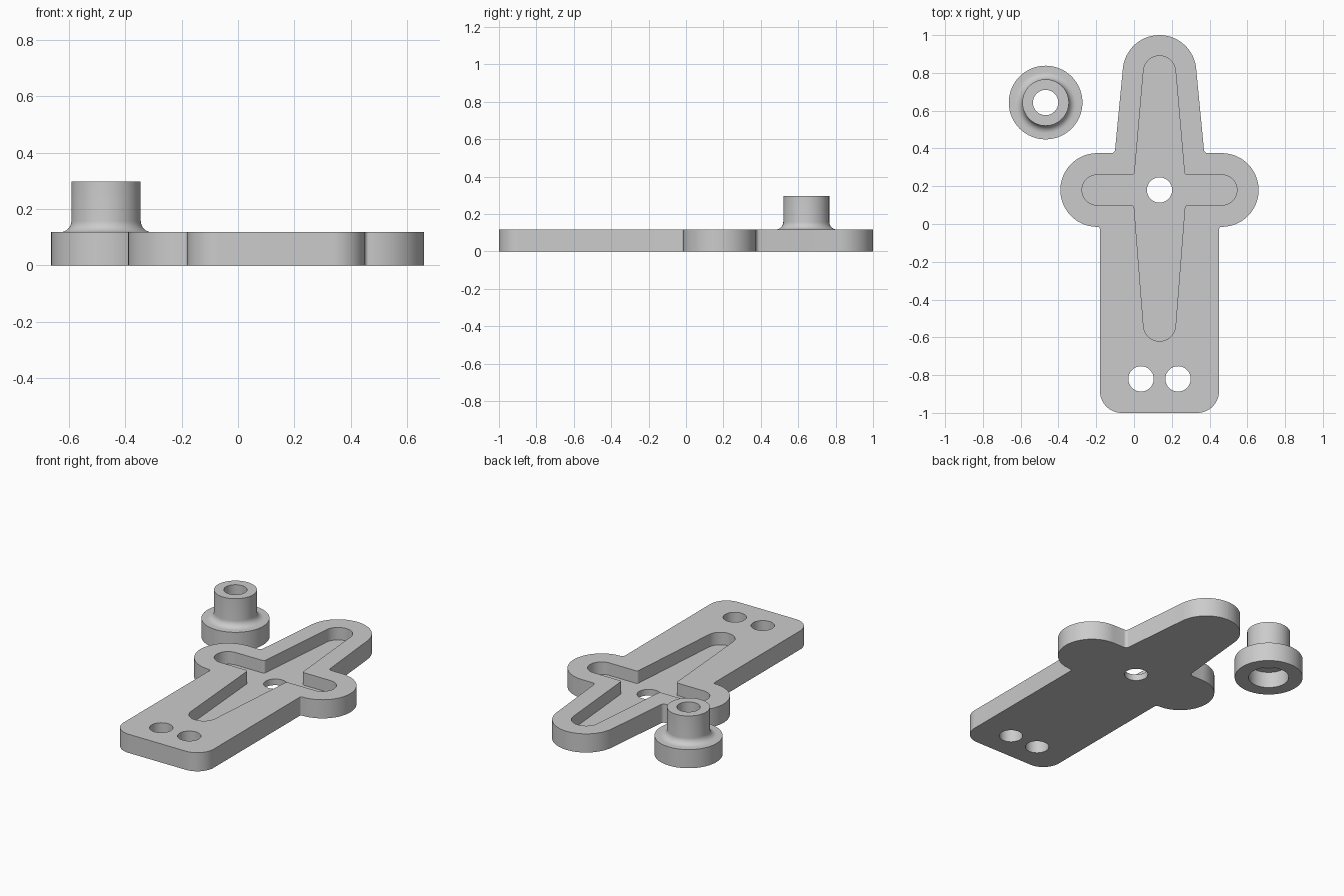
import bpy, bmesh, math
from mathutils import Vector

if "Cube" in bpy.data.objects:
    bpy.data.objects.remove(bpy.data.objects["Cube"])

CX, HUB_Y, THICK = 0.135, 0.18, 0.118   # plate axis, hub height along y, plate thickness
HOLE_R = 0.067

grey = bpy.data.materials.new("plain grey")
grey.diffuse_color = (0.6, 0.6, 0.6, 1)
grey.use_nodes = True
grey.node_tree.nodes["Principled BSDF"].inputs["Base Color"].default_value = grey.diffuse_color


def mesh_object(name, bm):
    bmesh.ops.recalc_face_normals(bm, faces=bm.faces)
    me = bpy.data.meshes.new(name)
    bm.to_mesh(me)
    bm.free()
    ob = bpy.data.objects.new(name, me)
    bpy.context.collection.objects.link(ob)
    me.materials.append(grey)
    return ob


def rounded(corners):
    """Closed outline from (x, y, radius) corners, each replaced by an arc."""
    pts, n = [], len(corners)
    for i, (x, y, r) in enumerate(corners):
        p = Vector((x, y))
        a = (Vector(corners[i - 1][:2]) - p).normalized()
        b = (Vector(corners[(i + 1) % n][:2]) - p).normalized()
        half = a.angle(b) / 2
        centre = p + (a + b).normalized() * (r / math.sin(half))
        start = p + a * (r / math.tan(half)) - centre
        end = p + b * (r / math.tan(half)) - centre
        sweep = math.atan2(start.x * end.y - start.y * end.x, start.dot(end))
        steps = 20 if r > 0.05 else 6
        for k in range(steps + 1):
            t = sweep * k / steps
            q = centre + Vector((start.x * math.cos(t) - start.y * math.sin(t),
                                 start.x * math.sin(t) + start.y * math.cos(t)))
            if not pts or (q - pts[-1]).length > 1e-4:
                pts.append(q)
    if (pts[0] - pts[-1]).length < 1e-4:
        pts.pop()
    return pts


def symmetric(half):
    """Mirror the right half of an outline onto the left."""
    both = half + [(-x, y, r) for x, y, r in reversed(half)]
    return rounded([(x + CX, y, r) for x, y, r in both])


def prism(name, pts, z0, z1):
    bm = bmesh.new()
    face = bm.faces.new([bm.verts.new((p.x, p.y, z0)) for p in pts])
    out = bmesh.ops.extrude_face_region(bm, geom=[face])
    bmesh.ops.translate(bm, vec=(0, 0, z1 - z0),
                        verts=[g for g in out["geom"] if isinstance(g, bmesh.types.BMVert)])
    return mesh_object(name, bm)


def circle(x, y, r, n=48):
    return [Vector((x + r * math.cos(math.tau * i / n), y + r * math.sin(math.tau * i / n)))
            for i in range(n)]


def cut(target, cutter):
    mod = target.modifiers.new("cut", "BOOLEAN")
    mod.operation, mod.solver, mod.object = "DIFFERENCE", "EXACT", cutter
    bpy.context.view_layer.objects.active = target
    bpy.ops.object.modifier_apply(modifier=mod.name)
    bpy.data.objects.remove(cutter)


def smooth(ob):
    bpy.ops.object.select_all(action="DESELECT")
    ob.select_set(True)
    bpy.context.view_layer.objects.active = ob
    bpy.ops.object.shade_smooth_by_angle(angle=math.radians(30))


# Plate: wide lower tab, round side lobes and tapering upper arm
R = 0.195
plate = prism("mounting_plate", symmetric([
    (0.315, -1.0, 0.115), (0.315, HUB_Y - R, 0.014),
    (0.525, HUB_Y - R, R), (0.525, HUB_Y + R, R),
    (0.237, HUB_Y + R, 0.02), (0.177, 1.0, R)]), 0, THICK)

# Cross-shaped pocket sunk into the top
P = 0.08
cut(plate, prism("pocket_cutter", symmetric([
    (0.0785, -0.62, 0.0848), (0.135, HUB_Y - P, 0.015),
    (0.41, HUB_Y - P, P), (0.41, HUB_Y + P, P),
    (0.133, HUB_Y + P, 0.015), (0.078, 0.89, 0.0848)]), 0.039, 0.2))

# Hub hole and two screw holes
for x, y in ((CX, HUB_Y), (CX - 0.098, -0.82), (CX + 0.098, -0.82)):
    cut(plate, prism("hole_cutter", circle(x, y, HOLE_R), -0.1, 0.2))
smooth(plate)

# Bushing: lathed flange, filleted neck, through hole and bottom counterbore
F = 0.04
fillet = [(0.123 + F - F * math.sin(t), THICK + F - F * math.cos(t))
          for t in (math.pi / 2 * i / 8 for i in range(9))]
profile = ([(0.115, 0), (R, 0), (R, THICK)] + fillet +
           [(0.123, 0.297), (HOLE_R, 0.297), (HOLE_R, 0.1), (0.115, 0.1)])
N = 64
bm = bmesh.new()
rings = [[bm.verts.new((-0.468 + r * math.cos(math.tau * i / N),
                        0.643 + r * math.sin(math.tau * i / N), z)) for i in range(N)]
         for r, z in profile]
for a, b in zip(rings, rings[1:] + rings[:1]):
    for i in range(N):
        j = (i + 1) % N
        bm.faces.new((a[i], a[j], b[j], b[i]))
smooth(mesh_object("bushing", bm))
